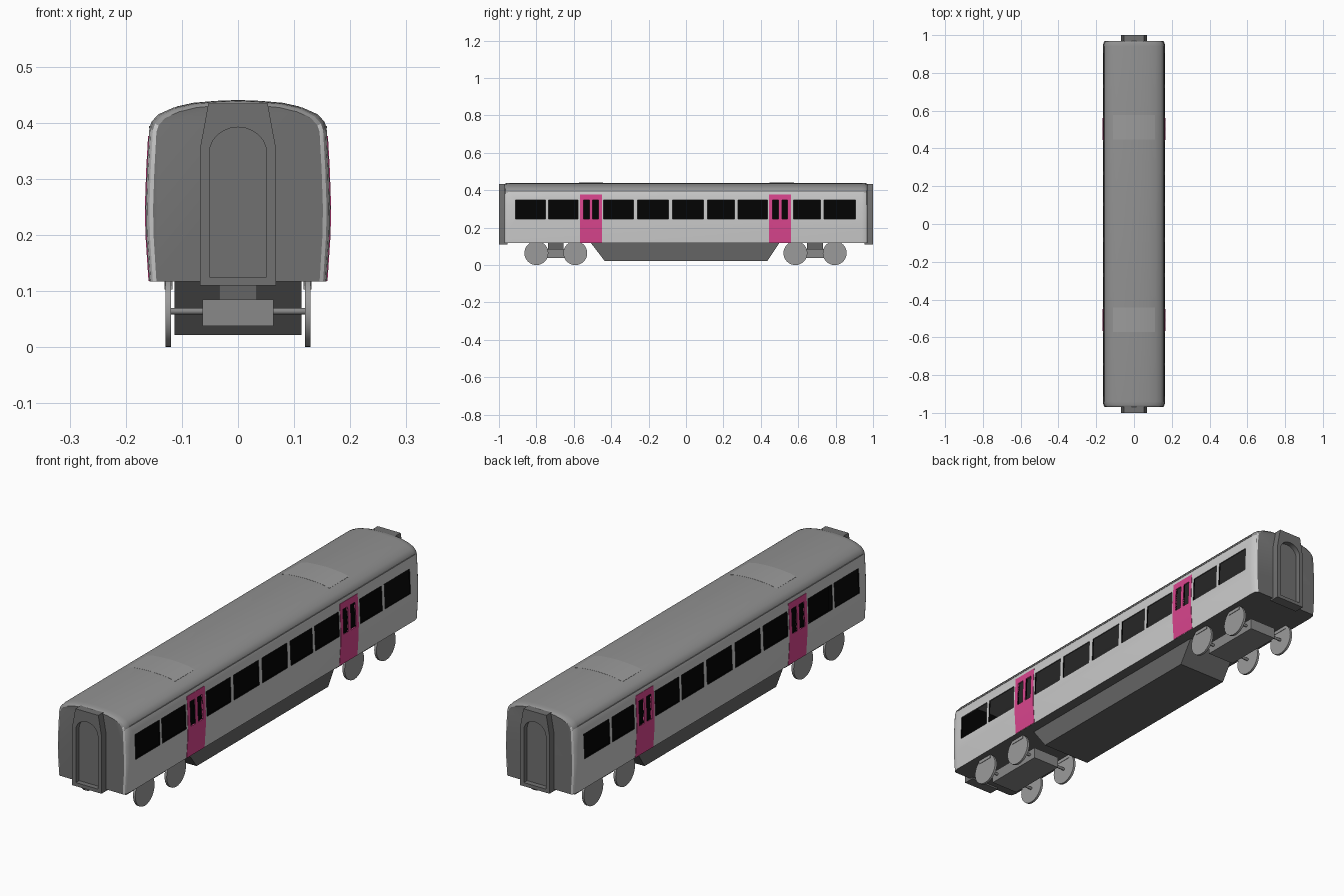
import bpy, bmesh, math

if "Cube" in bpy.data.objects:
    bpy.data.objects.remove(bpy.data.objects["Cube"])


def material(name, *col):
    m = bpy.data.materials.new(name)
    m.diffuse_color = (*(col if len(col) == 3 else col * 3), 1)
    m.use_nodes = True
    m.node_tree.nodes["Principled BSDF"].inputs["Base Color"].default_value = m.diffuse_color
    return m


BLACK = material("interior_black", 0.001)
PINK = material("door_pink", 0.70, 0.06, 0.27)
WALL_GREY = material("wall_grey", 0.54)
ROOF_GREY = material("roof_grey", 0.29)
PANEL_GREY = material("panel_grey", 0.33)
END_GREY = material("end_grey", 0.165)
UNDER_GREY = material("underframe_grey", 0.13)
BOGIE_GREY = material("bogie_grey", 0.25)
WHEEL_GREY = material("wheel_grey", 0.33)


def finish(name, bm, mat=None):
    bmesh.ops.recalc_face_normals(bm, faces=bm.faces)
    me = bpy.data.meshes.new(name)
    bm.to_mesh(me)
    bm.free()
    ob = bpy.data.objects.new(name, me)
    bpy.context.collection.objects.link(ob)
    if mat:
        me.materials.append(mat)
    return ob


def loft(bm, rings):
    # closed rings joined by quads and capped at both ends
    vs = [[bm.verts.new(p) for p in r] for r in rings]
    n = len(vs[0])
    for a, b in zip(vs, vs[1:]):
        for i in range(n):
            j = (i + 1) % n
            bm.faces.new((a[i], a[j], b[j], b[i]))
    bm.faces.new(vs[0])
    bm.faces.new(vs[-1][::-1])


def prism_y(bm, pts, y0, y1):
    loft(bm, [[(x, y, z) for x, z in pts] for y in (y0, y1)])


def box(bm, x0, x1, y0, y1, z0, z1):
    prism_y(bm, [(x0, z0), (x1, z0), (x1, z1), (x0, z1)], y0, y1)


def cylinder_x(bm, x0, x1, y, z, r, n):
    ring = [(y + r * math.cos(2 * math.pi * i / n), z + r * math.sin(2 * math.pi * i / n))
            for i in range(n)]
    loft(bm, [[(x, a, b) for a, b in ring] for x in (x0, x1)])


def cut(ob, cutter, remove=True):
    m = ob.modifiers.new("cut", 'BOOLEAN')
    m.object, m.operation, m.solver = cutter, 'DIFFERENCE', 'EXACT'
    dg = bpy.context.evaluated_depsgraph_get()
    me = bpy.data.meshes.new_from_object(ob.evaluated_get(dg))
    ob.modifiers.clear()
    ob.data = me
    if remove:
        bpy.data.objects.remove(cutter)


def smooth(ob, angle=30):
    bpy.ops.object.select_all(action='DESELECT')
    ob.select_set(True)
    bpy.context.view_layer.objects.active = ob
    bpy.ops.object.shade_smooth_by_angle(angle=math.radians(angle))


# Car body cross-section, half profile from sill to roof ridge
WALL = [(0.158, 0.117), (0.1635, 0.20), (0.1645, 0.25), (0.162, 0.32), (0.158, 0.39)]
ROOF = [(0.154, 0.402), (0.142, 0.415), (0.115, 0.427), (0.08, 0.435), (0.04, 0.4385), (0, 0.44)]
HALF = WALL + ROOF
PROFILE = HALF + [(-x, z) for x, z in HALF[-2::-1]]


def wall_x(z):
    for (xa, za), (xb, zb) in zip(WALL, WALL[1:]):
        if z <= zb:
            return xa + (xb - xa) * (z - za) / (zb - za)
    return WALL[-1][0]


def section(y, sx, drop):
    return [(x * sx, y, z - drop * (z - 0.117) / 0.323) for x, z in PROFILE]


# Hollow body shell with rounded ends
bm = bmesh.new()
ends = [(0.97, 0.92, 0.008), (0.966, 0.96, 0.004), (0.958, 0.985, 0.0015), (0.94, 1, 0)]
loft(bm, [section(-y, s, d) for y, s, d in ends] + [section(y, s, d) for y, s, d in ends[::-1]])
body = finish("car_body", bm)
bm = bmesh.new()
prism_y(bm, [(x * 0.963, max(z - 0.006, 0.125)) for x, z in PROFILE], -0.93, 0.93)
cut(body, finish("interior_cutter", bm))

# Doors following the wall curve
DOORS = [(-0.567, -0.449), (0.444, 0.562)]
bm = bmesh.new()
zs = [0.118, 0.20, 0.25, 0.32, 0.376]
for s in (-1, 1):
    outer = [(s * (wall_x(z) + 0.0015), z) for z in zs]
    inner = [(s * (wall_x(z) - 0.005), z) for z in zs[::-1]]
    for a, b in DOORS:
        prism_y(bm, outer + inner, a, b)
doors = finish("side_doors", bm, PINK)

# Window openings
WINDOWS = [(-0.912, -0.75), (-0.735, -0.577), (-0.44, -0.28), (-0.26, -0.094), (-0.072, 0.094),
           (0.115, 0.26), (0.277, 0.436), (0.575, 0.72), (0.738, 0.906)]
for a, b in DOORS:
    WINDOWS += [(a + 0.018, a + 0.05), (b - 0.05, b - 0.018)]
bm = bmesh.new()
for s in (-1, 1):
    for a, b in WINDOWS:
        box(bm, s * 0.13, s * 0.18, a, b, 0.245, 0.348)
cutter = finish("window_cutter", bm)
cut(body, cutter, False)
cut(doors, cutter)

# Body colours: walls, roof, ends, underside and dark inside
body.data.materials.clear()
for m in (ROOF_GREY, WALL_GREY, END_GREY, UNDER_GREY, BLACK):
    body.data.materials.append(m)
for p in body.data.polygons:
    c, n = p.center, p.normal
    inside = c.x * n.x + c.y * n.y * 0.1 + (c.z - 0.25) * n.z < 0
    if abs(n.y) > 0.9:
        k = 2 if abs(c.y) > 0.94 else 4
    elif n.z < -0.9:
        k = 3
    elif c.z < 0.391:
        k = 4 if inside or abs(n.z) > 0.9 else 1
    else:
        k = 0
    p.material_index = k
smooth(body)
smooth(doors)

# Dark saloon interior: floor and central seating block
bm = bmesh.new()
box(bm, -0.15, 0.15, -0.929, 0.929, 0.123, 0.128)
box(bm, -0.012, 0.012, -0.929, 0.929, 0.126, 0.355)
finish("saloon_interior", bm, BLACK)

# Rain gutters along the roof edge
bm = bmesh.new()
for s in (-1, 1):
    box(bm, s * 0.154, s * 0.1588, -0.94, 0.94, 0.391, 0.394)
finish("rain_gutters", bm, ROOF_GREY)

# Roof panels
bm = bmesh.new()
top = [(0.11, 0.4288), (0.08, 0.4355), (0.04, 0.439), (0, 0.4405)]
top += [(-x, z) for x, z in top[-2::-1]]
for y in (-0.508, 0.512):
    prism_y(bm, top + [(-x, z - 0.002) for x, z in top], y - 0.065, y + 0.065)
smooth(finish("roof_panels", bm, PANEL_GREY))

# Gangways with recessed arched doors at both ends
for s, name in ((-1, "front_gangway"), (1, "rear_gangway")):
    bm = bmesh.new()
    prism_y(bm, [(-0.068, 0.11), (0.068, 0.11), (0.068, 0.352), (0.053, 0.434),
                 (-0.053, 0.434), (-0.068, 0.352)], s * 0.955, s * 1.0)
    gangway = finish(name, bm, END_GREY)
    bm = bmesh.new()
    arch = [(0.051 * math.cos(math.pi * i / 12), 0.346 + 0.046 * math.sin(math.pi * i / 12))
            for i in range(13)]
    prism_y(bm, [(-0.051, 0.125), (0.051, 0.125)] + arch, s * 0.978, s * 1.02)
    cut(gangway, finish("arch_cutter", bm))
    smooth(gangway)

# Equipment box under the floor, tapered at its ends
bm = bmesh.new()
side = [(-0.51, 0.12), (-0.435, 0.022), (0.435, 0.022), (0.50, 0.12)]
loft(bm, [[(x, y, z) for y, z in side] for x in (-0.113, 0.113)])
finish("underfloor_box", bm, UNDER_GREY)

# Bogies: frame, pivot, axles, wheels and axle brackets
for name, y0, y1 in (("front", -0.80, -0.592), ("rear", 0.585, 0.795)):
    bm = bmesh.new()
    box(bm, -0.063, 0.063, y0 - 0.03, y1 + 0.03, 0.038, 0.085)
    finish(name + "_bogie_frame", bm, BOGIE_GREY)
    mid = (y0 + y1) / 2
    bm = bmesh.new()
    box(bm, -0.034, 0.034, mid - 0.042, mid + 0.042, 0.084, 0.12)
    finish(name + "_bogie_pivot", bm, UNDER_GREY)
    ab, wb, kb = bmesh.new(), bmesh.new(), bmesh.new()
    for y in (y0, y1):
        cylinder_x(ab, -0.120, 0.120, y, 0.064, 0.006, 12)
        for s in (-1, 1):
            cylinder_x(wb, s * 0.119, s * 0.129, y, 0.064, 0.064, 32)
            box(kb, s * 0.117, s * 0.131, y - 0.035, y + 0.035, 0.103, 0.119)
    smooth(finish(name + "_axles", ab, BOGIE_GREY), 40)
    smooth(finish(name + "_wheels", wb, WHEEL_GREY))
    finish(name + "_axle_brackets", kb, WHEEL_GREY)
